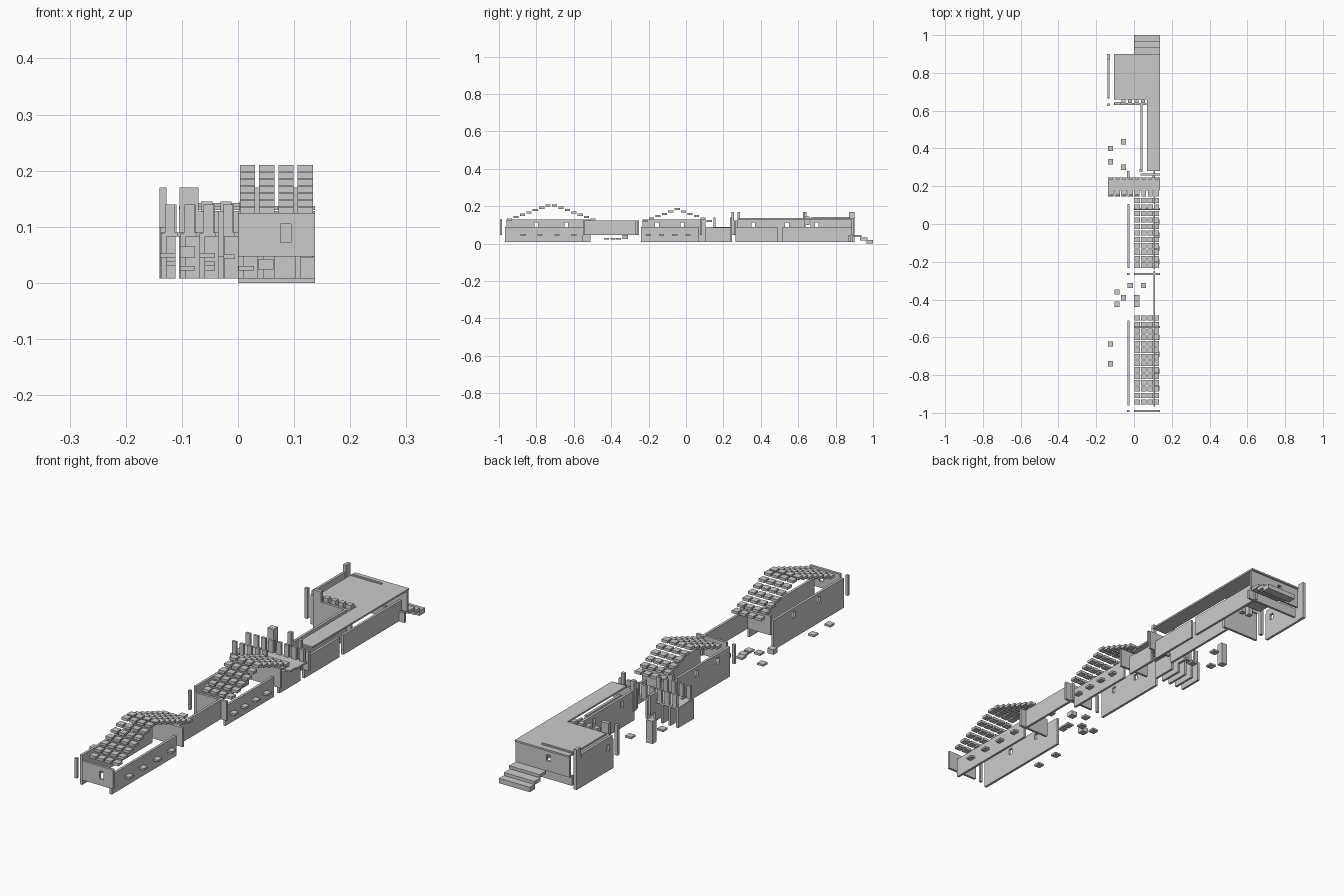
import bpy, bmesh
from mathutils import Vector


def part(name, boxes):
    """One object from a list of boxes (x0, x1, y0, y1, z0, z1)."""
    bm = bmesh.new()
    for x0, x1, y0, y1, z0, z1 in boxes:
        vs = bmesh.ops.create_cube(bm, size=1)['verts']
        for v in vs:
            v.co = Vector(((x0 + x1) / 2 + v.co.x * (x1 - x0),
                           (y0 + y1) / 2 + v.co.y * (y1 - y0),
                           (z0 + z1) / 2 + v.co.z * (z1 - z0)))
    me = bpy.data.meshes.new(name)
    bm.to_mesh(me)
    bm.free()
    ob = bpy.data.objects.new(name, me)
    bpy.context.collection.objects.link(ob)
    return ob


T = 0.005       # half wall thickness
P = 0.0343      # tile pitch
COLS = [0.017 + P * i for i in range(4)]


def wall(name, axis, c, a, b, z0, z1, windows=(), w=0.0095, wz=(0.088, 0.113)):
    """Thin wall across `axis` at c, from a to b, with window openings."""
    spans, s = [], a
    for m in windows:
        spans += [(s, m - w, z0, z1), (m - w, m + w, z0, wz[0]), (m - w, m + w, wz[1], z1)]
        s = m + w
    spans.append((s, b, z0, z1))
    if axis == 'x':
        return part(name, [(c - T, c + T, p, q, l, h) for p, q, l, h in spans])
    return part(name, [(p, q, c - T, c + T, l, h) for p, q, l, h in spans])


def tile(x, y, z0, z1, r=0.0137):
    return (x - r, x + r, y - r, y + r, z0, z1)


def arched_roof(name, y_mid, rows, top, step):
    """Stepped rows of tiles rising to a ridge."""
    out = []
    for i in range(rows):
        d = i - (rows - 1) / 2
        z = top - step * int(abs(d))
        out += [tile(x, y_mid + d * P, z - 0.011, z) for x in COLS]
    part(name, out)


# Front hut
wall("front_hut_front_wall", 'y', -0.99, 0, 0.137, 0.047, 0.125, [0.085], wz=(0.072, 0.105))
wall("front_hut_back_wall", 'y', -0.545, 0, 0.137, 0.047, 0.125)
wall("front_hut_right_wall", 'x', 0.107, -0.967, -0.552, 0.008, 0.088)
wall("front_hut_left_wall", 'x', -0.03, -0.96, -0.51, 0.008, 0.128, [-0.80, -0.64])
part("front_hut_post", [(-0.036, -0.025, -0.995, -0.985, 0.047, 0.128)])
part("front_hut_ledges", [tile(0.12, y, 0.044, 0.052) for y in (-0.87, -0.78, -0.69, -0.60)])
arched_roof("front_hut_roof", -0.72, 14, 0.21, 0.0125)

# Link wall between the huts
wall("link_wall", 'x', 0.107, -0.55, -0.25, 0.047, 0.125)

# Middle hut
wall("middle_hut_front_wall", 'y', -0.265, 0, 0.137, 0.047, 0.125)
wall("middle_hut_back_wall", 'y', 0.08, 0, 0.137, 0.047, 0.125)
wall("middle_hut_right_wall", 'x', 0.107, -0.24, 0.07, 0.008, 0.088)
wall("middle_hut_left_wall", 'x', -0.03, -0.233, 0.105, 0.008, 0.128, [-0.155, -0.02])
part("middle_hut_post", [(-0.036, -0.025, -0.27, -0.26, 0.047, 0.125)])
part("middle_hut_ledges", [tile(0.12, y, 0.044, 0.052) for y in (-0.20, -0.13, -0.06, 0.01)])
arched_roof("middle_hut_roof", -0.047, 11, 0.19, 0.0125)

# Gatehouse: fins, floor and battlements
part("gatehouse_fins", [(-0.137 + P * i, -0.127 + P * i, 0.145, 0.245, 0.008, 0.088)
                        for i in range(5)])
part("gatehouse_floor", [(-0.137, 0.137, 0.178, 0.245, 0.083, 0.090)])
GX = [-0.12 + P * i for i in range(8)]
part("gatehouse_front_battlements", [(x - 0.012, x + 0.012, 0.145, 0.178, 0.083, 0.09) for x in GX]
     + [(x - 0.01, x + 0.008, 0.147, 0.157, 0.088, 0.14) for x in GX[:5]])
part("gatehouse_back_battlements", [(x - 0.01, x + 0.01, 0.235, 0.245, 0.088, 0.14) for x in GX])
wall("gatehouse_right_wall", 'x', 0.107, 0.105, 0.24, 0.008, 0.088)
part("gatehouse_tall_posts", [(0.098, 0.112, 0.243, 0.257, 0.047, 0.17),
                              (0.03, 0.045, 0.275, 0.29, 0.047, 0.17),
                              (-0.036, -0.025, 0.24, 0.28, 0.047, 0.125)])

# Rear hall
wall("hall_right_wall_front", 'x', 0.107, 0.265, 0.49, 0.008, 0.088)
wall("hall_right_wall_back", 'x', 0.107, 0.515, 0.89, 0.008, 0.088)
wall("passage_front_wall", 'y', 0.262, 0.035, 0.137, 0.047, 0.125)
wall("passage_left_wall", 'x', 0.04, 0.28, 0.63, 0.008, 0.128, [0.36, 0.54])
wall("hall_front_wall", 'y', 0.635, -0.105, 0.065, 0.008, 0.128)
wall("hall_left_wall", 'x', -0.135, 0.665, 0.90, 0.008, 0.128, [0.70])
wall("hall_back_wall", 'y', 0.89, -0.105, 0.137, 0.047, 0.128, [-0.01])
wall("hall_back_base", 'y', 0.875, -0.105, 0.137, 0.008, 0.047)
part("hall_roof", [(0.07, 0.137, 0.28, 0.66, 0.13, 0.137), (-0.105, 0.137, 0.66, 0.90, 0.13, 0.137)])
part("hall_battlements", [(-0.10 + P * i, -0.08 + P * i, 0.64, 0.66, 0.10, 0.145) for i in range(1, 5)]
     + [(-0.104, -0.07, 0.63, 0.645, 0.128, 0.17)])
part("hall_parapet", [(-0.14, -0.13, 0.67, 0.87, 0.125, 0.142),
                      (-0.10, 0.035, 0.868, 0.876, 0.137, 0.142)])
part("hall_corner_posts", [(-0.14, -0.127, 0.625, 0.638, 0.047, 0.17),
                           (-0.14, -0.127, 0.872, 0.90, 0.008, 0.17)])

# Rear steps
part("rear_steps", [(0, 0.137, 0.895, 0.937, 0.035, 0.047),
                    (0, 0.137, 0.93, 0.97, 0.018, 0.032),
                    (0, 0.137, 0.965, 1.0, 0.0, 0.02)])

# Loose paving stones and blocks
part("paving_stones", [tile(x, y, z, z + 0.008) for x, y, z in (
    (-0.125, -0.74, 0.045), (-0.125, -0.635, 0.045), (-0.09, -0.36, 0.022),
    (-0.055, -0.39, 0.045), (0.015, -0.39, 0.022), (0.015, -0.425, 0.022),
    (-0.02, -0.325, 0.043), (-0.125, 0.33, 0.03), (-0.055, 0.435, 0.022), (-0.055, 0.30, 0.03))])
part("loose_blocks", [tile(-0.09, -0.425, 0.045, 0.065), tile(0.05, -0.325, 0.024, 0.043),
                      tile(-0.125, 0.40, 0.008, 0.1)])
